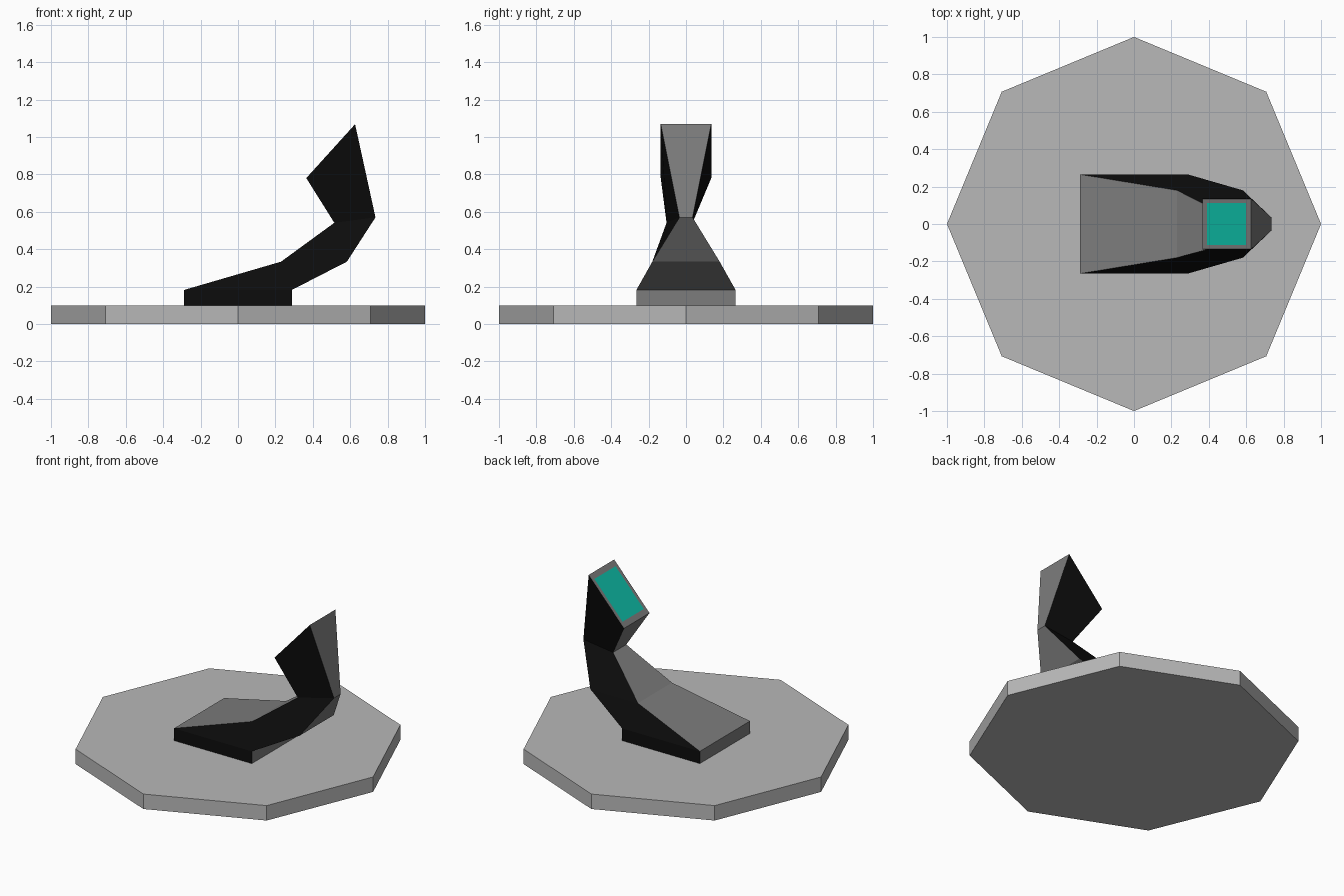
import bpy, bmesh, math
from mathutils import Matrix

if "Cube" in bpy.data.objects:
    bpy.data.objects.remove(bpy.data.objects["Cube"])


def material(name, r, g, b):
    m = bpy.data.materials.new(name)
    lin = [((c / 255 + 0.055) / 1.055) ** 2.4 if c > 10 else c / 255 / 12.92 for c in (r, g, b)]
    m.diffuse_color = (*lin, 1)
    m.use_nodes = True
    m.node_tree.nodes["Principled BSDF"].inputs["Base Color"].default_value = m.diffuse_color
    return m


LIGHT = material("light_grey", 184, 184, 184)
MID = material("mid_grey", 124, 124, 124)
BLACK = material("black", 12, 12, 12)
TEAL = material("teal_screen", 14, 190, 168)


def finish(bm, name, mats):
    me = bpy.data.meshes.new(name)
    bm.to_mesh(me)
    bm.free()
    for m in mats:
        me.materials.append(m)
    ob = bpy.data.objects.new(name, me)
    bpy.context.collection.objects.link(ob)
    return ob


# octagonal base slab with corners on the axes
bm = bmesh.new()
ring = [bm.verts.new((math.cos(i * math.pi / 4), math.sin(i * math.pi / 4), 0)) for i in range(8)]
bottom = bm.faces.new(ring)
top = bmesh.ops.extrude_face_region(bm, geom=[bottom], use_keep_orig=True)
bmesh.ops.translate(bm, vec=(0, 0, 0.1), verts=[v for v in top["geom"] if isinstance(v, bmesh.types.BMVert)])
bmesh.ops.recalc_face_normals(bm, faces=bm.faces)
finish(bm, "base_slab", [LIGHT])

# curved console arm lofted through four-sided sections:
# (rear x, rear z, rear half width, front x, front z, front half width)
SECTIONS = [
    (-0.288, 0.10, 0.265, 0.288, 0.10, 0.265),
    (-0.288, 0.182, 0.265, 0.288, 0.182, 0.265),
    (0.23, 0.333, 0.18, 0.582, 0.333, 0.18),
    (0.515, 0.541, 0.104, 0.735, 0.57, 0.035),
    (0.365, 0.78, 0.135, 0.626, 1.068, 0.135),
]
bm = bmesh.new()
rings = [[bm.verts.new(p) for p in ((rx, -rw, rz), (fx, -fw, fz), (fx, fw, fz), (rx, fw, rz))]
         for rx, rz, rw, fx, fz, fw in SECTIONS]
for a, b in zip(rings, rings[1:]):
    for i in range(4):
        j = (i + 1) % 4
        f = bm.faces.new((a[i], a[j], b[j], b[i]))
        f.material_index = 1 if i % 2 == 0 else 0   # flanks are black
bm.faces.new(rings[0][::-1])
head = bm.faces.new(rings[-1])
bmesh.ops.recalc_face_normals(bm, faces=bm.faces)

# screen inset in the slanted head
bmesh.ops.inset_individual(bm, faces=[head], thickness=0.0)
centre = head.calc_center_median()
bmesh.ops.scale(bm, vec=(0.8, 0.83, 0.8), space=Matrix.Translation(-centre), verts=head.verts)
head.material_index = 2
finish(bm, "console_arm", [MID, BLACK, TEAL])
